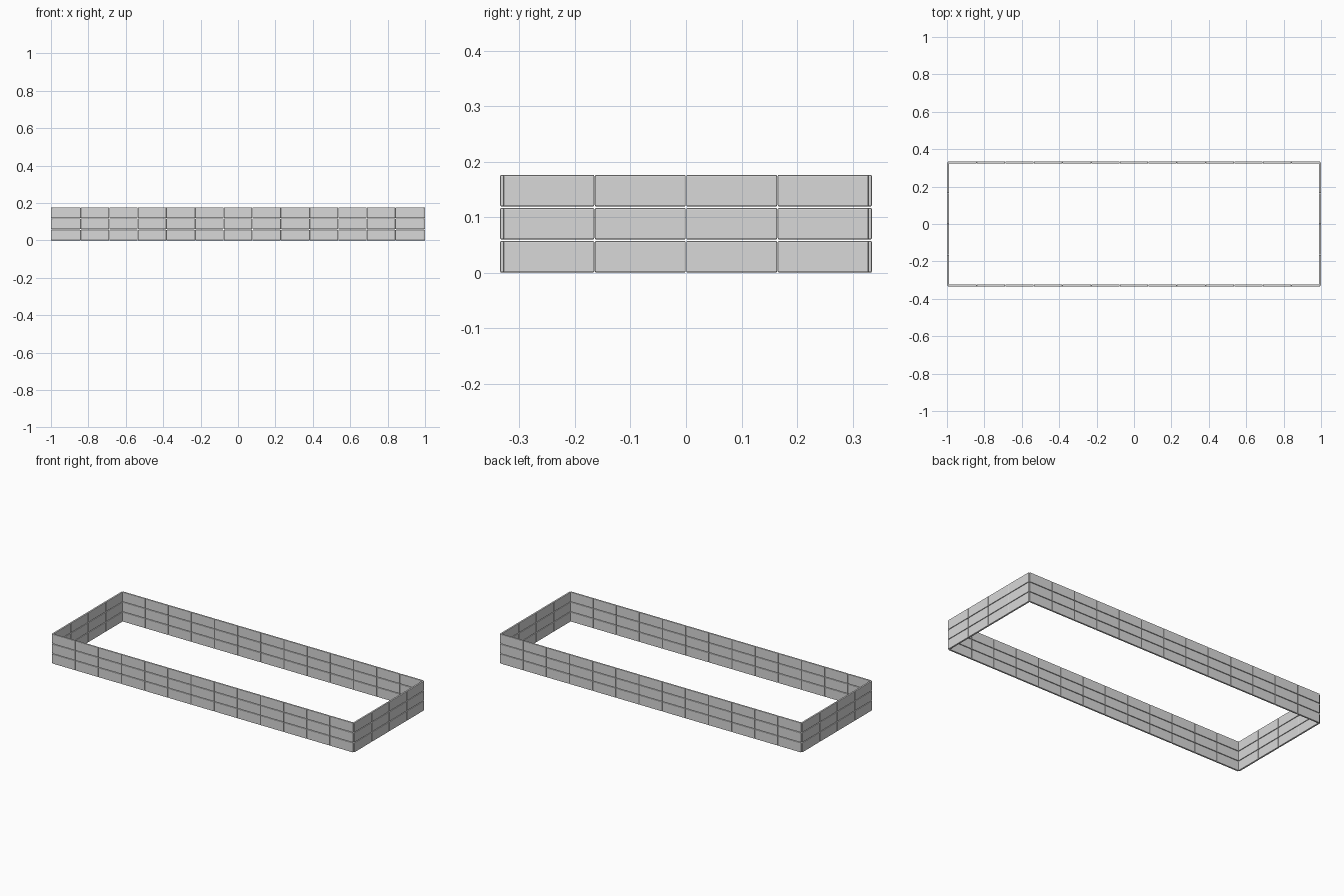
import bpy, bmesh, math
from mathutils import Vector, Matrix

if "Cube" in bpy.data.objects:
    bpy.data.objects.remove(bpy.data.objects["Cube"])

pane_grey = bpy.data.materials.new("panel light grey")
pane_grey.diffuse_color = (0.69, 0.69, 0.69, 1)
pane_grey.use_nodes = True
pane_grey.node_tree.nodes["Principled BSDF"].inputs["Base Color"].default_value = pane_grey.diffuse_color

T = 0.011                  # panel thickness
H, PITCH_Z = 0.057, 0.0595 # panel height and row spacing
HX, HY = 1.0, 0.335        # half size of the enclosure


def panel_mesh(name, w):
    """Slab in the XZ plane with rounded edges."""
    bm = bmesh.new()
    bmesh.ops.create_cube(bm, size=1, matrix=Matrix.Diagonal((w, T, H, 1)))
    bmesh.ops.bevel(bm, geom=bm.edges[:], offset=0.0025, segments=2,
                    profile=0.5, affect='EDGES')
    me = bpy.data.meshes.new(name)
    bm.to_mesh(me)
    bm.free()
    me.materials.append(pane_grey)
    return me


def wall(name, count, length, centre, angle):
    """Three rows of panels along one side."""
    pitch = length / count
    me = panel_mesh(name, pitch - 0.001)
    turn = Matrix.Rotation(angle, 4, 'Z')
    for row in range(3):
        for i in range(count):
            ob = bpy.data.objects.new(f"{name}_{row + 1}_{i + 1}", me)
            along = turn @ Vector(((i + 0.5) * pitch - length / 2, 0, H / 2 + row * PITCH_Z))
            ob.matrix_world = Matrix.Translation(Vector(centre) + along) @ turn
            bpy.context.collection.objects.link(ob)


# walls meet on their centre lines, so the corners overlap
LX, LY = HX - T / 2, HY - T / 2
for side, label in ((-1, "front"), (1, "back")):
    wall(label + "_panel", 13, 2 * LX, (0, side * LY, 0), 0)
for side, label in ((-1, "left"), (1, "right")):
    wall(label + "_panel", 4, 2 * LY, (side * LX, 0, 0), math.pi / 2)
